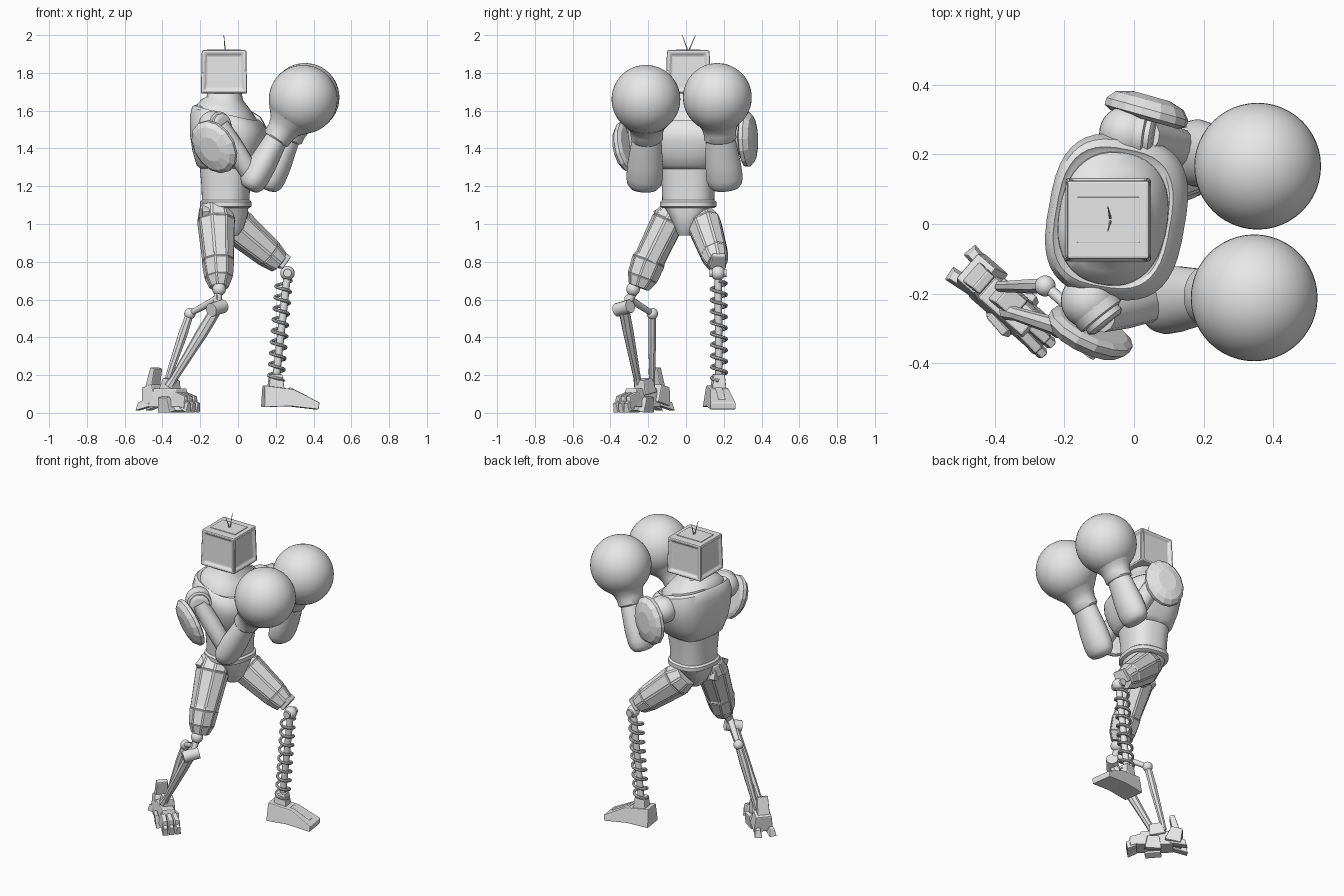
import bpy, bmesh, math
from mathutils import Vector, Euler, Matrix

if "Cube" in bpy.data.objects:
    bpy.data.objects.remove(bpy.data.objects["Cube"], do_unlink=True)

GREY = bpy.data.materials.new("plain_grey")
GREY.use_nodes = True
GREY.diffuse_color = (0.8, 0.8, 0.8, 1)
GREY.node_tree.nodes["Principled BSDF"].inputs["Base Color"].default_value = (0.8, 0.8, 0.8, 1)


def finish(name, bm, smooth=True, bevel=0):
    """Turn a bmesh into a finished grey object."""
    bmesh.ops.recalc_face_normals(bm, faces=bm.faces)
    mesh = bpy.data.meshes.new(name)
    bm.to_mesh(mesh)
    bm.free()
    obj = bpy.data.objects.new(name, mesh)
    bpy.context.scene.collection.objects.link(obj)
    mesh.materials.append(GREY)
    if bevel:
        mod = obj.modifiers.new("bevel", "BEVEL")
        mod.width, mod.segments = bevel, 2
    if smooth:
        bpy.ops.object.select_all(action="DESELECT")
        obj.select_set(True)
        bpy.context.view_layer.objects.active = obj
        bpy.ops.object.shade_smooth_by_angle(angle=math.radians(38))
    return obj


def skin(name, rings, smooth=True, panels=0):
    """Bridge rings of points into a capped surface, optionally with raised panels."""
    bm = bmesh.new()
    loops = [[bm.verts.new(p) for p in ring] for ring in rings]
    n = len(loops[0])
    sides = [bm.faces.new((a[i], a[(i + 1) % n], b[(i + 1) % n], b[i]))
             for a, b in zip(loops, loops[1:]) for i in range(n)]
    bm.faces.new(loops[0][::-1])
    bm.faces.new(loops[-1])
    if panels:
        bmesh.ops.recalc_face_normals(bm, faces=bm.faces)
        bmesh.ops.inset_individual(bm, faces=sides, thickness=panels, depth=panels * 0.5)
    return finish(name, bm, smooth)


def oval(n, a, b, power=2):
    """Superellipse outline."""
    out = []
    for i in range(n):
        t = math.tau * (i + 0.5) / n
        c, s = math.cos(t), math.sin(t)
        out.append(Vector((math.copysign(abs(c) ** (2 / power), c) * a,
                           math.copysign(abs(s) ** (2 / power), s) * b, 0)))
    return out


def loft(name, sections, power=2.6, yaw=-10, n=40):
    """Stack of outlines given as x, y, z, half width, half depth, forward tilt."""
    rings = []
    for x, y, z, a, b, tilt in sections:
        m = Matrix.Translation((x, y, z)) @ Matrix.Rotation(math.radians(yaw), 4, "Z")
        rings.append([m @ (p + Vector((0, 0, -tilt * p.x))) for p in oval(n, a, b, power)])
    return skin(name, rings)


def tube(name, start, end, profile, n=20, smooth=True, panels=0):
    """Straight limb; profile holds fraction along, radius, second radius."""
    start, end = Vector(start), Vector(end)
    turn = Vector((0, 0, 1)).rotation_difference(end - start)
    rings = [[start.lerp(end, f) + turn @ p for p in oval(n, a, b)] for f, a, b in profile]
    return skin(name, rings, smooth, panels)


def rod(name, start, end, r, r2=None, n=16):
    return tube(name, start, end, [(0, r, r), (1, r2 or r, r2 or r)], n)


def ball(name, centre, r, n=32):
    bm = bmesh.new()
    bmesh.ops.create_uvsphere(bm, u_segments=n, v_segments=n // 2, radius=r)
    bmesh.ops.translate(bm, vec=centre, verts=bm.verts)
    return finish(name, bm)


def block(name, centre, size, turn=(0, 0, 0), taper=(1, 1), bevel=0.006, base=None, recess=0):
    """Tapered, bevelled box, optionally with recessed side panels."""
    bm = bmesh.new()
    bmesh.ops.create_cube(bm, size=1)
    for v in bm.verts:
        k = taper if v.co.z > 0 else (1, 1)
        v.co = Vector((v.co.x * size[0] * k[0], v.co.y * size[1] * k[1], v.co.z * size[2]))
    if recess:
        bm.normal_update()
        walls = [f for f in bm.faces if abs(f.normal.z) < 0.5]
        bmesh.ops.inset_individual(bm, faces=walls, thickness=recess, depth=0)
        bmesh.ops.inset_individual(bm, faces=walls, thickness=recess / 2, depth=-recess / 2)
    m = Matrix.Translation(centre) @ Euler([math.radians(t) for t in turn]).to_matrix().to_4x4()
    bm.transform((base or Matrix()) @ m)
    return finish(name, bm, False, bevel)


# Head: a box set with recessed panels, and two whisker aerials
block("head", (-0.074, 0.012, 1.805), (0.245, 0.24, 0.23), taper=(0.96, 0.94), bevel=0.012, recess=0.025)
block("head_vent", (-0.074, 0.012, 1.92), (0.18, 0.13, 0.008), bevel=0.002)
for name, y in (("front_aerial", -0.02), ("back_aerial", 0.05)):
    rod(name, (-0.067, 0.012, 1.91), (-0.075, y, 2.0), 0.004, 0.0015, 8)

# Torso
loft("neck", [(-0.06, 0.015, 1.54, 0.16, 0.2, 0.25), (-0.06, 0.015, 1.595, 0.155, 0.19, 0.25),
              (-0.066, 0.013, 1.635, 0.125, 0.15, 0.2), (-0.07, 0.01, 1.665, 0.095, 0.11, 0.1),
              (-0.072, 0.01, 1.72, 0.085, 0.085, 0)], 2.3)
loft("chest", [(-0.06, 0.015, 1.29, 0.13, 0.145, 0), (-0.058, 0.015, 1.31, 0.155, 0.17, 0),
               (-0.055, 0.017, 1.38, 0.18, 0.205, 0.05), (-0.05, 0.02, 1.46, 0.197, 0.23, 0.1),
               (-0.05, 0.02, 1.53, 0.197, 0.235, 0.2), (-0.056, 0.02, 1.575, 0.18, 0.22, 0.25),
               (-0.06, 0.018, 1.59, 0.165, 0.2, 0.25), (-0.06, 0.018, 1.582, 0.155, 0.19, 0.25)], 2.9)
loft("abdomen", [(-0.065, 0.012, 1.1, 0.122, 0.135, 0), (-0.065, 0.012, 1.2, 0.125, 0.138, 0),
                 (-0.062, 0.013, 1.34, 0.14, 0.155, 0)])
loft("belt", [(-0.065, 0.012, 1.085, 0.12, 0.135, 0), (-0.065, 0.012, 1.093, 0.134, 0.147, 0),
              (-0.065, 0.012, 1.117, 0.134, 0.147, 0), (-0.065, 0.012, 1.127, 0.122, 0.135, 0)])
loft("pelvis", [(-0.065, 0.012, 1.1, 0.118, 0.13, 0), (-0.06, 0.012, 1.05, 0.11, 0.1, 0),
                (-0.055, 0.005, 0.98, 0.085, 0.06, 0), (-0.05, 0, 0.94, 0.05, 0.04, 0)])

# Arms with boxing gloves: shoulder, joint, elbow, wrist, glove, plate centre and facing
ARMS = {
    "front": ((-0.13, -0.22, 1.52), (-0.082, -0.28, 1.525), (0.085, -0.22, 1.235),
              (0.215, -0.207, 1.47), (0.345, -0.212, 1.66), (-0.115, -0.29, 1.415), (-0.48, -0.87, -0.3)),
    "back": ((-0.02, 0.26, 1.51), (0.05, 0.25, 1.52), (0.175, 0.205, 1.235),
             (0.275, 0.18, 1.47), (0.355, 0.166, 1.67), (0.03, 0.3, 1.45), (0.28, 1, 0)),
}
for side, (inner, joint, elbow, wrist, glove, plate, facing) in ARMS.items():
    inner, joint, elbow, wrist = map(Vector, (inner, joint, elbow, wrist))
    ball(side + "_shoulder", inner, 0.08)
    tube(side + "_shoulder_joint", inner, joint,
         [(0, 0.077, 0.077), (0.75, 0.072, 0.072), (0.8, 0.06, 0.06),
          (1, 0.06, 0.06), (1.12, 0.048, 0.048), (1.13, 0.035, 0.035)], 24)
    tube(side + "_upper_arm", inner.lerp(joint, 0.7), elbow,
         [(0, 0.05, 0.05), (0.4, 0.055, 0.055), (0.9, 0.052, 0.052), (1.05, 0.04, 0.04)], 12)
    tube(side + "_forearm", elbow, wrist,
         [(-0.22, 0.03, 0.045), (-0.19, 0.05, 0.072), (-0.1, 0.067, 0.09), (0.05, 0.074, 0.097),
          (0.35, 0.074, 0.094), (0.85, 0.062, 0.08), (1.05, 0.06, 0.07)], 28)
    tube(side + "_glove_cuff", wrist, glove,
         [(-0.12, 0.068, 0.078), (-0.08, 0.075, 0.086), (0.08, 0.077, 0.086),
          (0.25, 0.09, 0.098), (0.42, 0.125, 0.128)], 32)
    ball(side + "_glove", glove, 0.182, n=48)
    out = Vector(facing).normalized()
    tube(side + "_shoulder_plate", plate, Vector(plate) + out * 0.07,
         [(0, 0.1, 0.125), (0.15, 0.12, 0.15), (0.45, 0.12, 0.15),
          (0.8, 0.1, 0.125), (1, 0.055, 0.07)], 14, False)

# Panelled thighs
tube("front_thigh", (-0.12, -0.06, 1.09), (-0.105, -0.2, 0.8),
     [(0, 0.085, 0.06), (0.25, 0.1, 0.085), (1, 0.082, 0.08)], 8, False, 0.008)
tube("front_knee_guard", (-0.107, -0.185, 0.84), (-0.1, -0.25, 0.665),
     [(0, 0.07, 0.075), (0.2, 0.085, 0.09), (0.7, 0.074, 0.082), (1, 0.05, 0.055)], 8, False, 0.006)
tube("back_thigh", (-0.06, 0.085, 1.035), (0.22, 0.165, 0.795),
     [(0, 0.075, 0.07), (0.2, 0.1, 0.085), (0.8, 0.08, 0.07), (1, 0.06, 0.055)], 8, False, 0.008)
block("front_hip_plate", (-0.17, -0.09, 1.03), (0.04, 0.1, 0.14), (25, 0, 0), (1, 1.2))
block("back_knee_cap", (0.238, 0.17, 0.805), (0.04, 0.09, 0.08), (0, 40, 12), (0.8, 0.8))

# Spring shin
knee, ankle = Vector((0.262, 0.17, 0.74)), Vector((0.2, 0.175, 0.17))
ball("spring_knee", knee, 0.038)
rod("spring_knee_pin", knee - Vector((0, 0.045, 0)), knee + Vector((0, 0.045, 0)), 0.022)
rod("spring_core", knee, ankle, 0.02)
top = Vector((0.242, 0.173, 0.7))
TURNS, STEPS = 9, 20
curve = bpy.data.curves.new("coil_path", "CURVE")
curve.dimensions, curve.bevel_depth, curve.bevel_resolution = "3D", 0.0085, 2
line = curve.splines.new("POLY")
line.points.add(TURNS * STEPS)
for i, point in enumerate(line.points):
    t = math.tau * i / STEPS
    c = top.lerp(ankle, i / (TURNS * STEPS))
    point.co = (c.x + 0.04 * math.cos(t), c.y + 0.04 * math.sin(t), c.z, 1)
path = bpy.data.objects.new("coil_path", curve)
bpy.context.scene.collection.objects.link(path)
bpy.context.view_layer.update()
bm = bmesh.new()
bm.from_mesh(bpy.data.meshes.new_from_object(path.evaluated_get(bpy.context.evaluated_depsgraph_get())))
bpy.data.objects.remove(path, do_unlink=True)
finish("coil_spring", bm)

# Wedge foot from a side profile
block("spring_ankle", (0.2, 0.172, 0.165), (0.085, 0.075, 0.08), (0, 0, 8), (0.75, 0.8))
outline = [(-0.07, 0.03), (0.07, 0.035), (0.22, 0.018), (0.225, 0.055), (0.09, 0.125), (-0.065, 0.145)]
bm = bmesh.new()
rows = [[bm.verts.new((x, s * (0.068 if z < 0.1 else 0.05), z)) for x, z in outline] for s in (-1, 1)]
for row in rows:
    bm.faces.new(row)
for i in range(len(outline)):
    j = (i + 1) % len(outline)
    bm.faces.new((rows[0][i], rows[0][j], rows[1][j], rows[1][i]))
bm.transform(Matrix.Translation((0.2, 0.165, 0)) @ Matrix.Rotation(math.radians(8), 4, "Z"))
finish("wedge_foot", bm, False, 0.005)
block("wedge_foot_ridge", (0.33, 0.182, 0.096), (0.15, 0.05, 0.02), (0, 27, 8), (0.9, 0.7), 0.003)

# Strut shin of the front leg
hinge, heel_hinge = Vector((-0.11, -0.33, 0.555)), Vector((-0.255, -0.178, 0.525))
ball("strut_knee", (-0.1, -0.28, 0.655), 0.036)
rod("knee_stem", (-0.1, -0.25, 0.69), (-0.11, -0.31, 0.58), 0.022)
across = Vector((0.032, 0.035, 0.01))
rod("strut_hinge", hinge - across, hinge + across, 0.036)
rod("hinge_link", (-0.1, -0.31, 0.61), heel_hinge, 0.02, 0.015)
ball("heel_hinge", heel_hinge, 0.03)
tube("front_strut", hinge, (-0.365, -0.25, 0.14),
     [(0, 0.03, 0.03), (0.3, 0.033, 0.028), (0.9, 0.02, 0.02), (1, 0.026, 0.026)], 8, False)
tube("rear_strut", heel_hinge, (-0.385, -0.18, 0.14),
     [(0, 0.022, 0.022), (0.3, 0.026, 0.022), (1, 0.016, 0.016)], 8, False)

# Clawed foot, laid out along its own heel-to-toe axis
FOOT = Matrix.Translation((-0.36, -0.237, 0)) @ Matrix.Rotation(math.radians(-41), 4, "Z")
block("claw_foot_core", (0, 0, 0.08), (0.22, 0.11, 0.1), taper=(0.75, 0.7), base=FOOT)
block("claw_foot_ankle", (-0.01, 0.015, 0.14), (0.1, 0.08, 0.08), (0, 10, 0), (0.7, 0.8), base=FOOT)
block("claw_heel", (-0.12, 0.01, 0.095), (0.1, 0.12, 0.1), (0, -15, 0), (0.7, 0.8), base=FOOT)
block("claw_heel_fin", (-0.115, 0.005, 0.18), (0.045, 0.075, 0.12), (0, 14, 0), (0.7, 0.9), base=FOOT)
for i, v in enumerate((-1, 0, 1)):
    block(f"claw_toe_{i + 1}", (0.1, v * 0.034, 0.07), (0.12, 0.04, 0.065),
          (0, 18, v * 5), (0.7, 0.7), base=FOOT)
    block(f"claw_toe_tip_{i + 1}", (0.145, v * 0.037, 0.036), (0.06, 0.036, 0.05),
          (0, 24, v * 5), (0.6, 0.6), 0.003, base=FOOT)
for i, v in enumerate((-1, 1)):
    block(f"claw_spur_{i + 1}", (-0.145, v * 0.038 + 0.005, 0.045), (0.11, 0.045, 0.04),
          (0, -14, v * -8), (0.6, 0.6), 0.003, base=FOOT)
    block(f"claw_side_{i + 1}", (0.01, v * 0.05, 0.045), (0.1, 0.045, 0.08),
          (v * -15, 0, v * 8), (0.7, 0.5), 0.004, base=FOOT)
